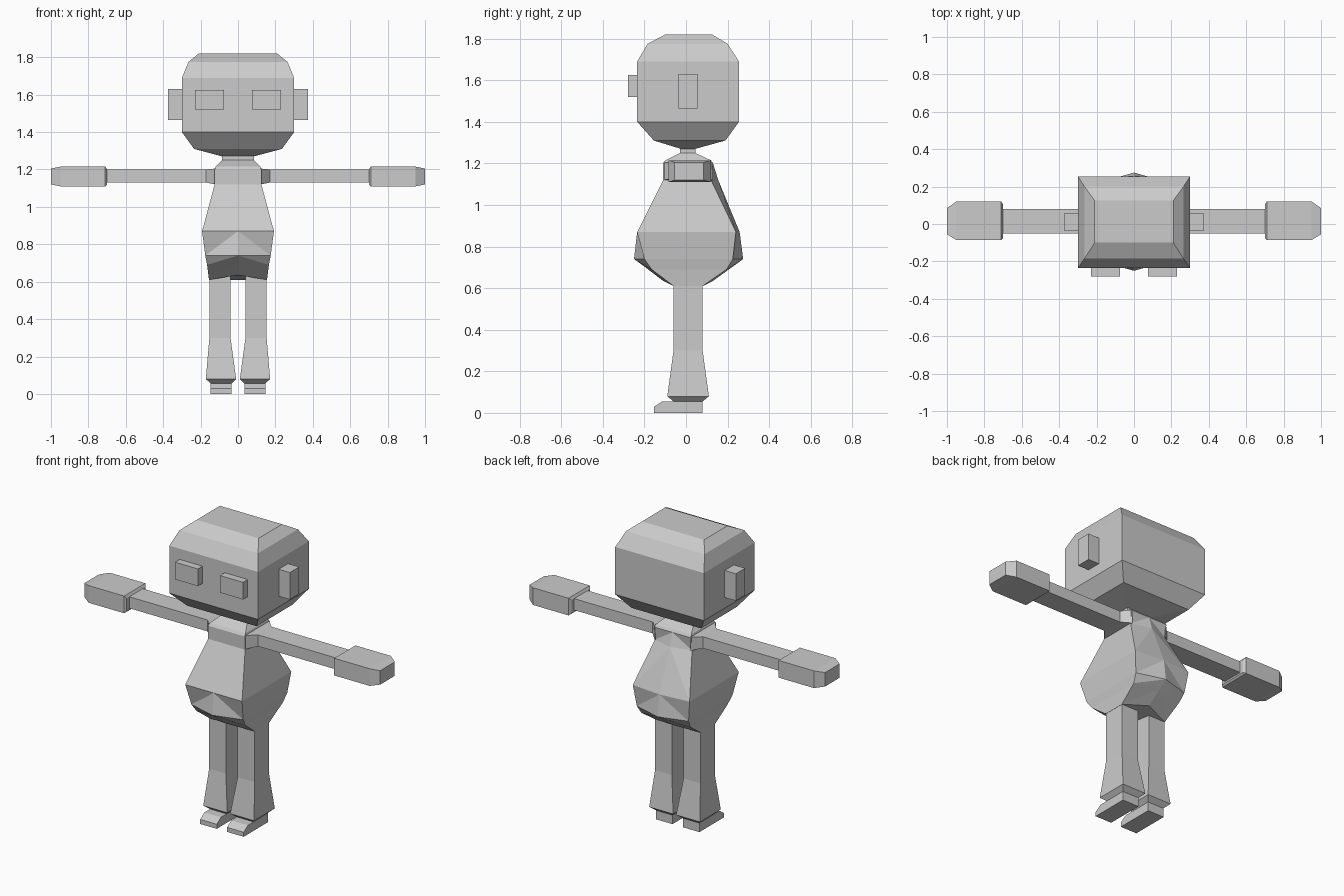
import bpy
import bmesh

old = bpy.data.objects.get("Cube")
if old:
    bpy.data.objects.remove(old, do_unlink=True)

# Single plain grey
grey = bpy.data.materials.new("plain grey")
grey.use_nodes = True
GREY = (0.6, 0.6, 0.6, 1)
grey.diffuse_color = GREY
grey.node_tree.nodes["Principled BSDF"].inputs["Base Color"].default_value = GREY


def skin(name, rings, peaks=()):
    """Join closed rings of points; quads beside a peak column fold towards its upper point."""
    bm = bmesh.new()
    rows = [[bm.verts.new(p) for p in ring] for ring in rings]
    n = len(rows[0])
    for low, up in zip(rows, rows[1:]):
        for i in range(n):
            j = (i + 1) % n
            if i in peaks:
                bm.faces.new((low[i], low[j], up[i]))
                bm.faces.new((low[j], up[j], up[i]))
            elif j in peaks:
                bm.faces.new((low[i], low[j], up[j]))
                bm.faces.new((low[i], up[j], up[i]))
            else:
                bm.faces.new((low[i], low[j], up[j], up[i]))
    bm.faces.new(rows[0])
    bm.faces.new(rows[-1])
    bmesh.ops.recalc_face_normals(bm, faces=bm.faces)
    mesh = bpy.data.meshes.new(name)
    bm.to_mesh(mesh)
    bm.free()
    mesh.materials.append(grey)
    obj = bpy.data.objects.new(name, mesh)
    bpy.context.collection.objects.link(obj)
    return obj


def stack(name, sections, side=1):
    """Rectangular sections going up: z, x range, y range."""
    return skin(name, [[(side * x, y, z) for x, y in
                        ((x0, y0), (x1, y0), (x1, y1), (x0, y1))]
                       for z, x0, x1, y0, y1 in sections])


def reach(name, sections, side):
    """Rectangular sections going outwards: x, y range, z range."""
    return skin(name, [[(side * x, y, z) for y, z in
                        ((y0, z0), (y1, z0), (y1, z1), (y0, z1))]
                       for x, y0, y1, z0, z1 in sections])


# Head with tapered jaw and bevelled crown
stack("head", [(z, -w, w, f, b) for z, w, f, b in (
    (1.27, 0.085, -0.025, 0.045), (1.31, 0.235, -0.155, 0.19),
    (1.40, 0.30, -0.235, 0.255), (1.69, 0.30, -0.235, 0.255),
    (1.775, 0.265, -0.185, 0.20), (1.82, 0.21, -0.10, 0.125))])

# Neck
stack("neck", [(z, -w, w, f, b) for z, w, f, b in (
    (1.20, 0.125, -0.11, 0.13), (1.215, 0.12, -0.10, 0.12),
    (1.25, 0.085, -0.03, 0.045), (1.28, 0.085, -0.03, 0.045))])

# Torso: height, middle height, half width, front, front middle, back, back middle
torso = ((0.61, 0.635, 0.155, -0.06, -0.11, 0.08, 0.13),
         (0.69, 0.70, 0.165, -0.165, -0.195, 0.195, 0.22),
         (0.74, 0.74, 0.175, -0.20, -0.25, 0.225, 0.275),
         (0.87, 0.87, 0.192, -0.235, -0.235, 0.24, 0.258),
         (1.12, 1.12, 0.125, -0.11, -0.11, 0.12, 0.155),
         (1.20, 1.20, 0.125, -0.11, -0.11, 0.13, 0.13))
skin("torso", [[(-w, f, z), (0, fm, zm), (w, f, z), (w, b, z), (0, bm, zm), (-w, b, z)]
               for z, zm, w, f, fm, b, bm in torso], peaks=(1, 4))

for label, s in (("left", 1), ("right", -1)):
    # Shoulder, arm and hand
    reach(label + "_arm", [(0.12, -0.11, 0.13, 1.12, 1.205), (0.17, -0.05, 0.08, 1.13, 1.20),
                           (0.705, -0.05, 0.08, 1.13, 1.20)], s)
    reach(label + "_hand", [(0.70, -0.075, 0.105, 1.12, 1.20), (0.71, -0.085, 0.12, 1.11, 1.215),
                            (0.95, -0.085, 0.12, 1.11, 1.215), (1.0, -0.055, 0.085, 1.12, 1.205)], s)
    # Flared leg
    stack(label + "_leg", [(0.055, 0.035, 0.145, -0.06, 0.08), (0.08, 0.01, 0.172, -0.09, 0.11),
                           (0.30, 0.04, 0.153, -0.06, 0.08), (0.65, 0.04, 0.153, -0.06, 0.08)], s)
    # Foot with sloped toe
    stack(label + "_foot", [(0, 0.035, 0.147, -0.155, 0.08), (0.028, 0.035, 0.147, -0.155, 0.08),
                            (0.055, 0.035, 0.147, -0.115, 0.08)], s)
    # Ear and eye blocks
    stack(label + "_ear", [(z, 0.29, 0.375, -0.035, 0.055) for z in (1.465, 1.63)], s)
    stack(label + "_eye", [(z, 0.075, 0.23, -0.28, -0.23) for z in (1.52, 1.625)], s)
